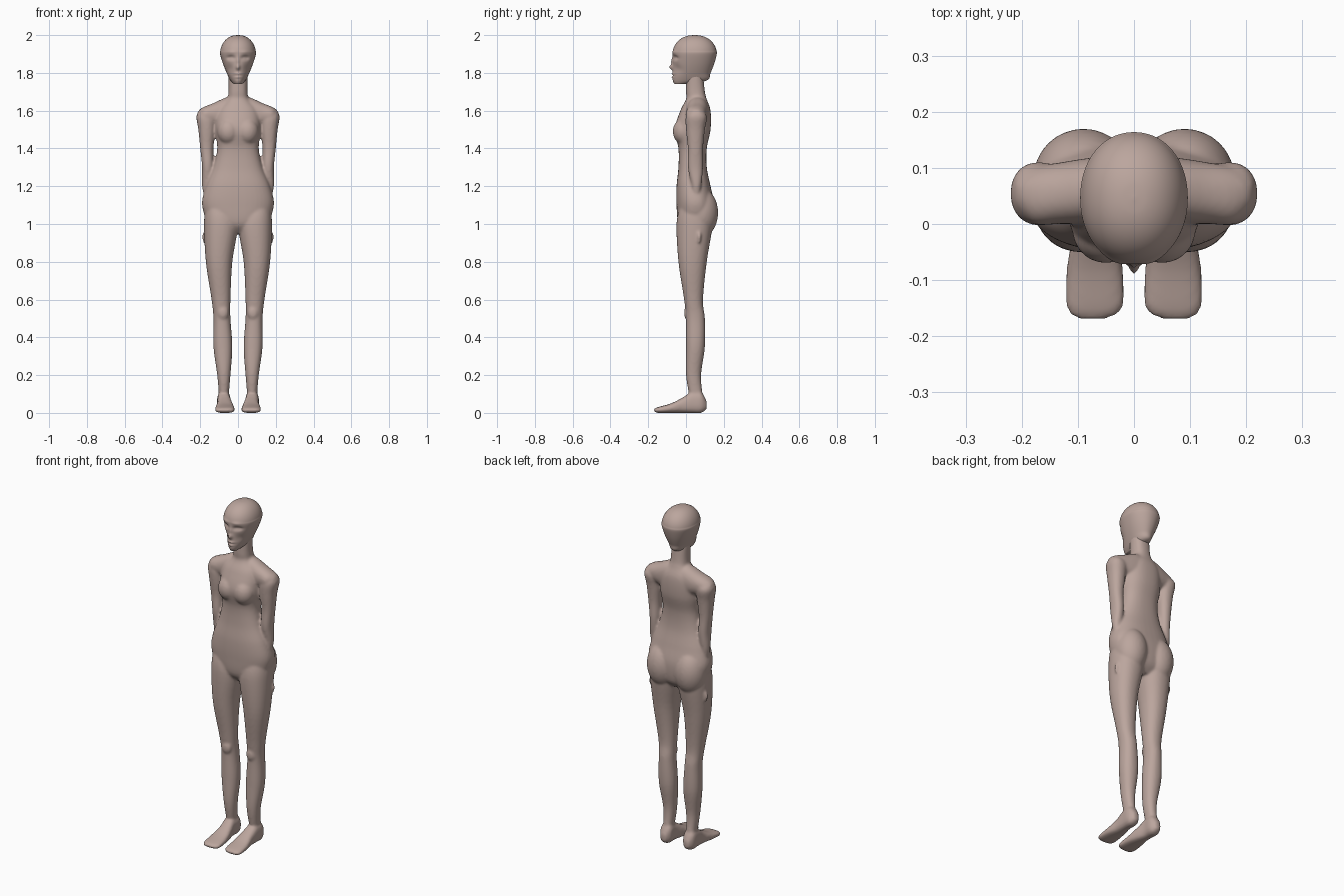
import bpy, bmesh, math
from mathutils import Vector, Matrix

cube = bpy.data.objects.get("Cube")
if cube:
    bpy.data.objects.remove(cube)

skin = bpy.data.materials.new("dusty rose skin")
skin.use_nodes = True
colour = (.5, .38, .34, 1)
skin.diffuse_color = colour
skin.node_tree.nodes["Principled BSDF"].inputs["Base Color"].default_value = colour


def smooth_rows(rows, steps):
    """Catmull-Rom interpolation between cross-sections."""
    result = []
    for i in range(len(rows) - 1):
        near = [rows[max(i - 1, 0)], rows[i], rows[i + 1], rows[min(i + 2, len(rows) - 1)]]
        for s in range(steps):
            t = s / steps
            result.append([b + t / 2 * (c - a + t * (2 * a - 5 * b + 4 * c - d + t * (3 * (b - c) + d - a)))
                           for a, b, c, d in zip(*near)])
    return result + [rows[-1]]


def loft(bm, axis, rows, power=2.2, side=1, sides=40, steps=6):
    """Closed skin over rounded sections: position, then bounds on the other two axes."""
    rings = []
    for position, low_a, high_a, low_b, high_b in smooth_rows(rows, steps):
        ring = []
        for k in range(sides):
            angle = math.tau * k / sides
            cosine, sine = math.cos(angle), math.sin(angle)
            u = math.copysign(abs(cosine) ** (2 / power), cosine)
            v = math.copysign(abs(sine) ** (2 / power), sine)
            point = [(low_a + high_a + u * (high_a - low_a)) / 2, (low_b + high_b + v * (high_b - low_b)) / 2]
            point.insert(axis, position)
            point[0] *= side
            ring.append(bm.verts.new(point))
        rings.append(ring)
    faces = [bm.faces.new(rings[0]), bm.faces.new(rings[-1][::-1])]
    for lower, upper in zip(rings, rings[1:]):
        for k in range(sides):
            n = (k + 1) % sides
            faces.append(bm.faces.new((lower[k], upper[k], upper[n], lower[n])))
    bmesh.ops.recalc_face_normals(bm, faces=faces)


def symmetric(rows):
    """Turn height, half width, front and back into full section bounds."""
    return [(height, -half, half, front, back) for height, half, front, back in rows]


def ball(bm, centre, radii):
    matrix = Matrix.Translation(Vector(centre)) @ Matrix.Diagonal((*radii, 1))
    bmesh.ops.create_uvsphere(bm, u_segments=32, v_segments=20, radius=1, matrix=matrix)


def finish(bm, name):
    mesh = bpy.data.meshes.new(name)
    bm.to_mesh(mesh)
    bm.free()
    mesh.materials.append(skin)
    mesh.polygons.foreach_set("use_smooth", [True] * len(mesh.polygons))
    obj = bpy.data.objects.new(name, mesh)
    bpy.context.collection.objects.link(obj)
    return obj


body = bmesh.new()

# torso and neck: height, half width, front, back
loft(body, 2, symmetric([
    (.95, .06, 0, .1), (1, .15, -.04, .14), (1.1, .19, -.05, .15), (1.2, .17, -.05, .13),
    (1.3, .13, -.04, .11), (1.4, .11, -.04, .11), (1.5, .12, -.06, .13), (1.6, .11, -.03, .13),
    (1.66, .06, 0, .11), (1.7, .05, 0, .1), (1.8, .05, 0, .09)]), 2.4)

# paired limbs, as sections of the left side
leg = [(.08, .05, .1, .02, .09), (.2, .04, .11, 0, .08), (.35, .03, .13, 0, .1), (.5, .04, .13, 0, .1),
       (.6, .04, .14, -.01, .09), (.8, .03, .17, -.04, .11), (1, 0, .18, -.05, .14), (1.1, .03, .17, -.03, .12)]
foot = [(-.17, .05, .1, .01, .02), (-.15, .02, .12, 0, .03), (-.08, .02, .12, 0, .05),
        (-.02, .03, .11, 0, .08), (.03, .04, .11, 0, .11), (.08, .04, .11, 0, .11), (.11, .06, .09, .02, .06)]
arm = [(1.1, .15, .17, .04, .06), (1.2, .14, .19, .03, .08), (1.3, .13, .19, .01, .09),
       (1.4, .13, .2, .01, .09), (1.5, .12, .21, 0, .1), (1.57, .12, .22, 0, .11), (1.61, .15, .2, .03, .08)]
shoulder = [(0, 0, .12, 1.5, 1.67), (.06, 0, .12, 1.5, 1.67), (.13, 0, .11, 1.52, 1.64),
            (.18, 0, .1, 1.53, 1.62), (.21, .03, .08, 1.56, 1.6)]

for side in (-1, 1):
    loft(body, 2, leg, side=side)
    loft(body, 1, foot, 2.6, side)
    loft(body, 2, arm, side=side)
    loft(body, 0, shoulder, side=side)
    # bust, buttock, kneecap and fingertip
    ball(body, (side * .05, -.01, 1.49), (.06, .06, .07))
    ball(body, (side * .09, .08, 1.06), (.09, .09, .13))
    ball(body, (side * .08, .01, .53), (.03, .02, .04))
    ball(body, (side * .18, .07, .93), (.01, .01, .03))

figure = finish(body, "body")
remesh = figure.modifiers.new("blend parts", 'REMESH')
remesh.mode = 'VOXEL'
remesh.voxel_size = .007
remesh.use_smooth_shade = True
relax = figure.modifiers.new("relax", 'SMOOTH')
relax.iterations = 6

# head: jaw sections, then a rounded cranium
head = bmesh.new()
skull = [(1.74, .02, -.06, 0), (1.76, .04, -.07, .11), (1.8, .06, -.07, .13), (1.85, .08, -.07, .15)]
for step in range(9):
    angle = math.pi / 2 * step / 8.1
    reach = math.cos(angle) ** .9
    skull.append((1.9 + .1 * math.sin(angle), .095 * reach, .046 - .117 * reach, .046 + .117 * reach))
loft(head, 2, symmetric(skull), 2.1, sides=96, steps=8)

# face shaping: offset from centre, height, width, tallness, push along y
features = {
    "socket": (.038, 1.88, .02, .01, .016), "eye": (.036, 1.878, .01, .006, -.006),
    "brow": (.036, 1.91, .025, .01, -.004), "cheek": (.045, 1.82, .02, .025, .008),
    "nose tip": (0, 1.83, .01, .013, -.018), "nose bridge": (0, 1.86, .007, .02, -.008),
    "upper lip": (0, 1.795, .02, .005, -.008), "mouth": (0, 1.786, .02, .003, .007),
    "lower lip": (0, 1.778, .015, .005, -.007)}
for vert in head.verts:
    fade = max(0, min(1, (.03 - vert.co.y) / .05))
    x, z = abs(vert.co.x), vert.co.z
    vert.co.y += fade * sum(push * math.exp(-((x - across) / width) ** 2 - ((z - height) / tall) ** 2)
                            for across, height, width, tall, push in features.values())
finish(head, "head")
